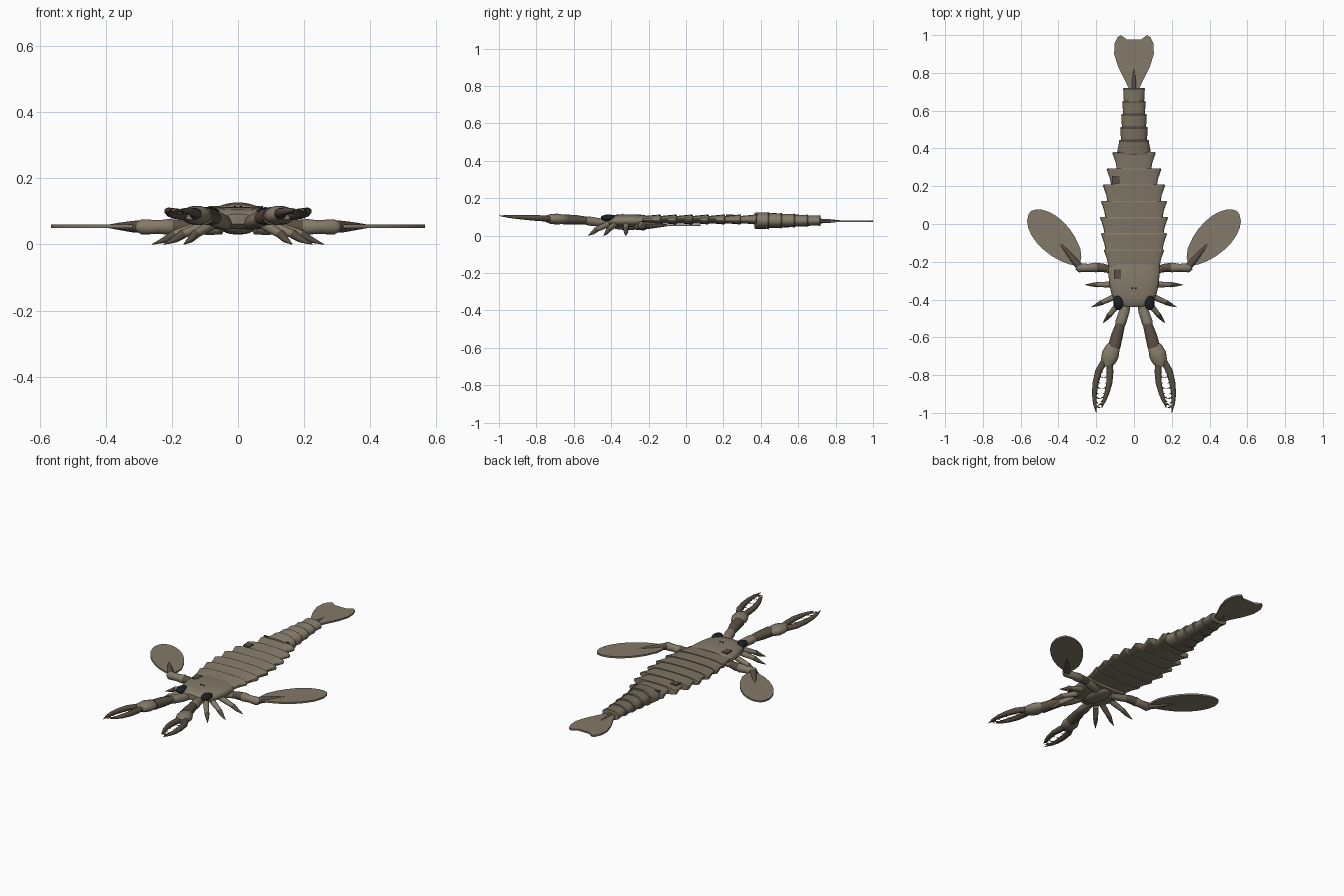
import bpy, bmesh, math
from mathutils import Vector

if "Cube" in bpy.data.objects:
    bpy.data.objects.remove(bpy.data.objects["Cube"])


def material(name, rgb):
    m = bpy.data.materials.new(name)
    m.use_nodes = True
    m.diffuse_color = (*rgb, 1)
    m.node_tree.nodes["Principled BSDF"].inputs["Base Color"].default_value = (*rgb, 1)
    return m


SHELL = material("tan shell", (0.23, 0.195, 0.14))
DARK = material("dark brown shell", (0.1, 0.08, 0.056))
TOOTH = material("rust teeth", (0.2, 0.11, 0.05))
EYE = material("black eye", (0.012, 0.015, 0.016))


def finish(name, bm, mat, angle=35):
    bmesh.ops.recalc_face_normals(bm, faces=bm.faces)
    me = bpy.data.meshes.new(name)
    bm.to_mesh(me)
    bm.free()
    me.materials.append(mat)
    me.shade_smooth()
    me.set_sharp_from_angle(angle=math.radians(angle))
    ob = bpy.data.objects.new(name, me)
    bpy.context.collection.objects.link(ob)
    return ob


def skin(bm, rings):
    """Bridge rings of points and cap both ends."""
    rings = [[bm.verts.new(p) for p in r] for r in rings]
    n = len(rings[0])
    for a, b in zip(rings, rings[1:]):
        for i in range(n):
            j = (i + 1) % n
            bm.faces.new((a[i], a[j], b[j], b[i]))
    bm.faces.new(rings[0])
    bm.faces.new(rings[-1])


def hull(name, sections, mat, power=2.0, n=32):
    """Loft rounded sections (y, half width, bottom, top) along y."""
    def bend(v):
        return math.copysign(abs(v) ** (2 / power), v)
    rings = []
    for y, w, lo, hi in sections:
        turn = [2 * math.pi * i / n for i in range(n)]
        rings.append([(w * bend(math.cos(t)), y,
                       (lo + hi) / 2 + (hi - lo) / 2 * bend(math.sin(t))) for t in turn])
    bm = bmesh.new()
    skin(bm, rings)
    return finish(name, bm, mat)


def tube(name, points, radii, mat, flat=1.0, n=14):
    """Tapered limb through points; flat squashes it in z."""
    pts = [Vector(p) for p in points]
    rings = []
    for i, p in enumerate(pts):
        d = (pts[min(i + 1, len(pts) - 1)] - pts[max(i - 1, 0)]).normalized()
        side = d.cross(Vector((0, 0, 1))).normalized()
        up = side.cross(d)
        rings.append([p + radii[i] * (side * math.cos(t) + up * flat * math.sin(t))
                      for t in (2 * math.pi * k / n for k in range(n))])
    bm = bmesh.new()
    skin(bm, rings)
    return finish(name, bm, mat, 45)


def plate(name, outline, z, thick, mat):
    bm = bmesh.new()
    face = bm.faces.new([bm.verts.new((x, y, z)) for x, y in outline])
    out = bmesh.ops.extrude_face_region(bm, geom=[face])
    for v in out["geom"]:
        if isinstance(v, bmesh.types.BMVert):
            v.co.z += thick
    return finish(name, bm, mat)


def ball(name, centre, size, mat):
    bm = bmesh.new()
    bmesh.ops.create_uvsphere(bm, u_segments=20, v_segments=12, radius=1)
    for v in bm.verts:
        v.co = Vector(centre) + Vector(a * b for a, b in zip(v.co, size))
    return finish(name, bm, mat, 60)


# Overlapping body plates, each flaring toward the tail
body_w = [0.16, 0.175, 0.18, 0.175, 0.165, 0.145, 0.115]
step = 0.6 / 7
for i, w in enumerate(body_w):
    y = -0.22 + i * step
    front = w - 0.025
    hull(f"body_plate_{i + 1}", [
        (y - 0.012, front, 0.066, 0.104), (y + 0.03, front + 0.007, 0.064, 0.108),
        (y + step - 0.012, w - 0.003, 0.06, 0.112), (y + step - 0.006, w, 0.06, 0.113),
        (y + step, w - 0.004, 0.062, 0.111)], SHELL, 2.6)

# Rounder tail rings
tail_w = [0.08, 0.073, 0.068, 0.062, 0.058]
for i, w in enumerate(tail_w):
    y = 0.375 + i * 0.069
    h = 0.047 - 0.0045 * i
    f = 0.09 if i == 0 else w - 0.004
    hull(f"tail_ring_{i + 1}", [
        (y - 0.008, f - 0.004, 0.08 - h * 0.86, 0.08 + h * 0.86),
        (y, f, 0.08 - h * 0.95, 0.08 + h * 0.95),
        (y + 0.058, w - 0.001, 0.08 - h * 0.92, 0.08 + h * 0.92),
        (y + 0.064, w, 0.08 - h, 0.08 + h),
        (y + 0.069, w - 0.003, 0.08 - h * 0.93, 0.08 + h * 0.93)], SHELL, 2.2)

# Tail fan with its spine
half = [(0.025, 0.71), (0.05, 0.765), (0.085, 0.835), (0.105, 0.9), (0.103, 0.955),
        (0.088, 0.988), (0.07, 1.0), (0.055, 0.99), (0.04, 0.978)]
plate("tail_fan", half + [(-x, y) for x, y in reversed(half)], 0.072, 0.01, SHELL)
tube("tail_spine", [(0, 0.7, 0.078), (0, 0.77, 0.078), (0, 0.85, 0.078)],
     [0.014, 0.01, 0.001], DARK)

# Head shield, mouth plate and small central eyes
hull("head", [(-0.215, 0.125, 0.05, 0.108), (-0.24, 0.137, 0.046, 0.112),
              (-0.31, 0.132, 0.044, 0.114), (-0.37, 0.12, 0.045, 0.112),
              (-0.41, 0.1, 0.048, 0.107), (-0.43, 0.075, 0.054, 0.1),
              (-0.44, 0.045, 0.062, 0.092)], SHELL, 2.5)
ball("mouth_plate", (0, -0.31, 0.047), (0.05, 0.09, 0.017), SHELL)

# Dark blotches on the back
for name, x0, x1, y0, y1, z in [("back_blotch", -0.116, -0.076, 0.215, 0.255, 0.105),
                                ("head_blotch", -0.105, -0.07, -0.29, -0.24, 0.104),
                                ("waist_blotch", -0.09, 0.075, 0.372, 0.382, 0.108)]:
    plate(name, [(x0, y0), (x1, y0), (x1, y1), (x0, y1)], z, 0.008, DARK)

paddle = [(0.286, -0.21), (0.279, -0.175), (0.284, -0.13), (0.312, -0.07), (0.342, -0.025),
          (0.376, 0.013), (0.415, 0.045), (0.455, 0.066), (0.49, 0.076), (0.52, 0.077),
          (0.545, 0.069), (0.559, 0.05), (0.566, 0.013), (0.56, -0.02), (0.545, -0.056),
          (0.515, -0.1), (0.48, -0.135), (0.435, -0.17), (0.39, -0.195), (0.345, -0.213),
          (0.31, -0.22)]
inner = [(0.13, -0.73), (0.127, -0.78), (0.13, -0.84), (0.145, -0.9), (0.16, -0.94), (0.172, -0.975)]
outer = [(0.16, -0.73), (0.188, -0.78), (0.203, -0.84), (0.21, -0.9), (0.208, -0.95), (0.2, -1.0)]

for s, side in ((1, "left"), (-1, "right")):
    def mir(points):
        return [(s * p[0], *p[1:]) for p in points]

    ball(f"{side}_eye", (s * 0.083, -0.416, 0.095), (0.027, 0.04, 0.018), EYE)
    ball(f"{side}_small_eye", (s * 0.009, -0.34, 0.113), (0.005, 0.005, 0.004), EYE)

    # Short walking legs
    for i, (a, b) in enumerate([((0.1, -0.32, 0.06), (0.26, -0.322, 0)),
                                ((0.09, -0.38, 0.06), (0.225, -0.44, 0)),
                                ((0.08, -0.42, 0.06), (0.165, -0.525, 0))]):
        a, b = Vector(a), Vector(b)
        k = a.lerp(b, 0.6) + Vector((0, 0, 0.006))
        tube(f"{side}_leg_{i + 1}", mir([a, a.lerp(k, 0.5), k]), [0.016, 0.015, 0.012], SHELL)
        tube(f"{side}_leg_tip_{i + 1}", mir([a.lerp(k, 0.94), a.lerp(b, 0.75), b]),
             [0.014, 0.01, 0.001], DARK)

    # Swimming limb
    tube(f"{side}_swim_hip", mir([(0.05, -0.26, 0.055), (0.09, -0.25, 0.054), (0.14, -0.24, 0.053)]),
         [0.025, 0.026, 0.02], SHELL)
    tube(f"{side}_swim_upper", mir([(0.13, -0.24, 0.053), (0.165, -0.232, 0.053), (0.2, -0.23, 0.053)]),
         [0.018, 0.023, 0.024], DARK)
    tube(f"{side}_swim_lower", mir([(0.19, -0.23, 0.053), (0.2, -0.23, 0.053), (0.24, -0.232, 0.053),
                                    (0.29, -0.232, 0.053), (0.305, -0.227, 0.053)]),
         [0.02, 0.026, 0.021, 0.024, 0.015], SHELL)
    tube(f"{side}_swim_spike", mir([(0.28, -0.235, 0.054), (0.315, -0.195, 0.054),
                                    (0.36, -0.14, 0.055), (0.415, -0.075, 0.055)]),
         [0.02, 0.018, 0.011, 0.001], DARK)
    plate(f"{side}_paddle", mir(paddle), 0.05, 0.01, SHELL)

    # Grasping arm
    tube(f"{side}_arm_base", mir([(0.035, -0.39, 0.062), (0.05, -0.46, 0.07), (0.07, -0.52, 0.078),
                                  (0.075, -0.535, 0.08)]), [0.022, 0.027, 0.029, 0.024], SHELL, 0.85)
    tube(f"{side}_arm_middle", mir([(0.07, -0.525, 0.08), (0.09, -0.59, 0.084), (0.106, -0.655, 0.086)]),
         [0.024, 0.031, 0.033], DARK, 0.85)
    tube(f"{side}_arm_hand", mir([(0.108, -0.64, 0.086), (0.113, -0.655, 0.087), (0.125, -0.69, 0.088),
                                  (0.136, -0.725, 0.089), (0.145, -0.755, 0.09)]),
         [0.03, 0.038, 0.046, 0.04, 0.022], SHELL, 0.65)

    # Toothed pincers
    for part, path, toward in (("inner", inner, 1), ("outer", outer, -1)):
        pts = [(x, y, 0.09 + 0.016 * (-0.73 - y) / 0.27) for x, y in path]
        tube(f"{side}_{part}_pincer", mir(pts), [0.017, 0.018, 0.016, 0.013, 0.009, 0.001], DARK, 0.9)
        for i in range(8):
            t = 0.9 + i * 0.48
            k = int(t)
            p = Vector(pts[k]).lerp(Vector(pts[k + 1]), t - k)
            long = 0.032 if i % 2 else 0.023
            tip = p + Vector((toward * long, -0.012, 0))
            tube(f"{side}_{part}_tooth_{i + 1}", mir([p, tip]), [0.007, 0.0005], TOOTH, 1, 8)
